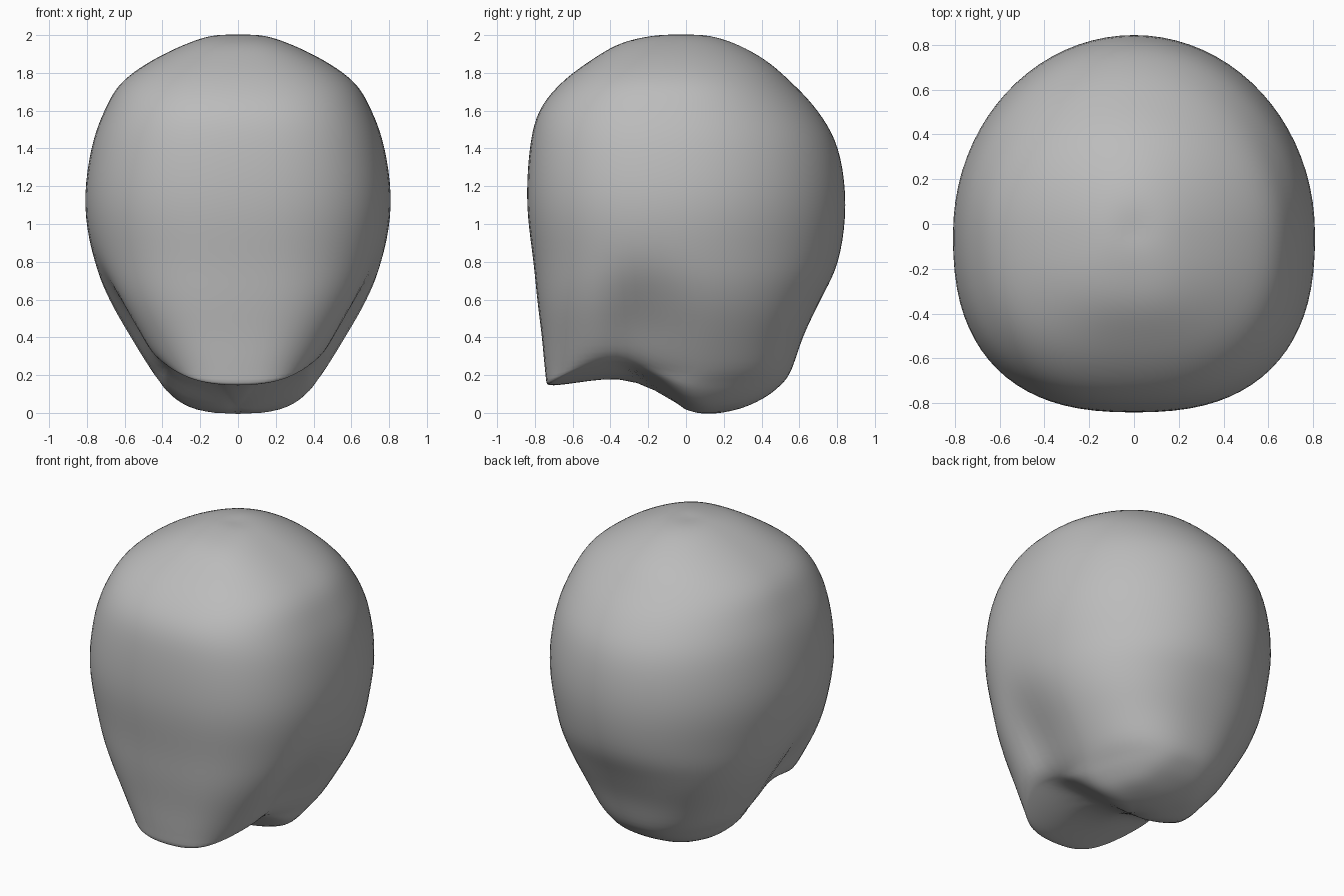
import bpy, bmesh, math
from mathutils import Vector

if "Cube" in bpy.data.objects:
    bpy.data.objects.remove(bpy.data.objects["Cube"])

SEGMENTS, STEPS = 80, 5

# Head levels from crown to neck: height, half width, front y, back y
LEVELS = [
    (2.0, 0.0, -0.03, -0.03), (2.0, 0.12, -0.15, 0.10), (1.96, 0.26, -0.34, 0.25),
    (1.87, 0.45, -0.50, 0.42), (1.75, 0.62, -0.66, 0.56), (1.6, 0.71, -0.78, 0.70),
    (1.4, 0.78, -0.83, 0.81), (1.1, 0.815, -0.845, 0.85), (0.8, 0.765, -0.81, 0.81),
    (0.6, 0.69, -0.79, 0.715), (0.4, 0.575, -0.765, 0.62), (0.2, 0.45, -0.745, 0.55),
    (0.1, 0.38, -0.71, 0.46), (0.01, 0.25, -0.45, 0.30), (-0.03, 0.0, 0.0, 0.0),
]
# Underside along the middle, from chin to nape: y, z
UNDERSIDE = [(-0.9, 0.16), (-0.7, 0.14), (-0.5, 0.17), (-0.3, 0.20), (-0.2, 0.16),
             (0.0, 0.01), (0.1, -0.02), (0.3, 0.02), (0.44, 0.09), (0.55, 0.19), (0.9, 0.5)]


def spline(a, b, c, d, t):
    """Smooth curve between b and c."""
    return b + 0.5 * t * (c - a + t * (2 * a - 5 * b + 4 * c - d + t * (3 * (b - c) + d - a)))


def underside(x, y):
    for (y0, z0), (y1, z1) in zip(UNDERSIDE, UNDERSIDE[1:]):
        if y <= y1:
            return z0 + (z1 - z0) * (y - y0) / (y1 - y0) + 0.6 * x * x
    return 0.5


def head_point(level, angle):
    z, width, front, back = level
    fade = min(1, max(0, (0.9 - z) / 0.5))
    fade *= fade * (3 - 2 * fade)
    middle = -0.04 + 0.06 * fade if z > 0.2 else (front + back) / 2
    c, s = math.cos(angle), math.sin(angle)
    # The face is squarer than the rounded back, the jaw and nape squarer still
    power = 2 / (2.5 + 0.3 * fade) if s < 0 else 2 / (2 + 0.3 * fade)
    x = width * math.copysign(abs(c) ** power, c)
    y = middle + (middle - front if s < 0 else back - middle) * math.copysign(abs(s) ** power, s)
    # Hollow between jaw and neck
    x *= 1 - 0.16 * fade * math.exp(-((y + 0.25) / 0.14) ** 2)
    return Vector((x, y, max(z, underside(x, y))))


# Loft the rings
vectors = [Vector(level) for level in LEVELS]
padded = [vectors[0]] + vectors + [vectors[-1]]
rows = [spline(*padded[i:i + 4], k / STEPS)
        for i in range(len(vectors) - 1) for k in range(STEPS)][1:]

bm = bmesh.new()
rings = [[bm.verts.new(head_point(row, 2 * math.pi * i / SEGMENTS)) for i in range(SEGMENTS)]
         for row in rows]
for upper, lower in zip(rings, rings[1:]):
    for i in range(SEGMENTS):
        j = (i + 1) % SEGMENTS
        bm.faces.new((upper[i], lower[i], lower[j], upper[j]))
# Close the crown and the neck
for ring, tip in ((rings[0], (0, -0.03, 2.0)), (rings[-1], (0, 0.0, underside(0, 0)))):
    centre = bm.verts.new(tip)
    for i in range(SEGMENTS):
        bm.faces.new((ring[i], ring[(i + 1) % SEGMENTS], centre))
bmesh.ops.recalc_face_normals(bm, faces=bm.faces)
for _ in range(6):
    bmesh.ops.smooth_vert(bm, verts=bm.verts, factor=0.5,
                          use_axis_x=True, use_axis_y=True, use_axis_z=True)

mesh = bpy.data.meshes.new("head")
bm.to_mesh(mesh)
bm.free()
head = bpy.data.objects.new("head", mesh)
bpy.context.collection.objects.link(head)

grey = bpy.data.materials.new("plain grey")
grey.use_nodes = True
grey.diffuse_color = (0.5, 0.5, 0.5, 1)
grey.node_tree.nodes["Principled BSDF"].inputs["Base Color"].default_value = (0.5, 0.5, 0.5, 1)
mesh.materials.append(grey)

bpy.context.view_layer.objects.active = head
head.select_set(True)
bpy.ops.object.shade_smooth_by_angle(angle=math.radians(60))
